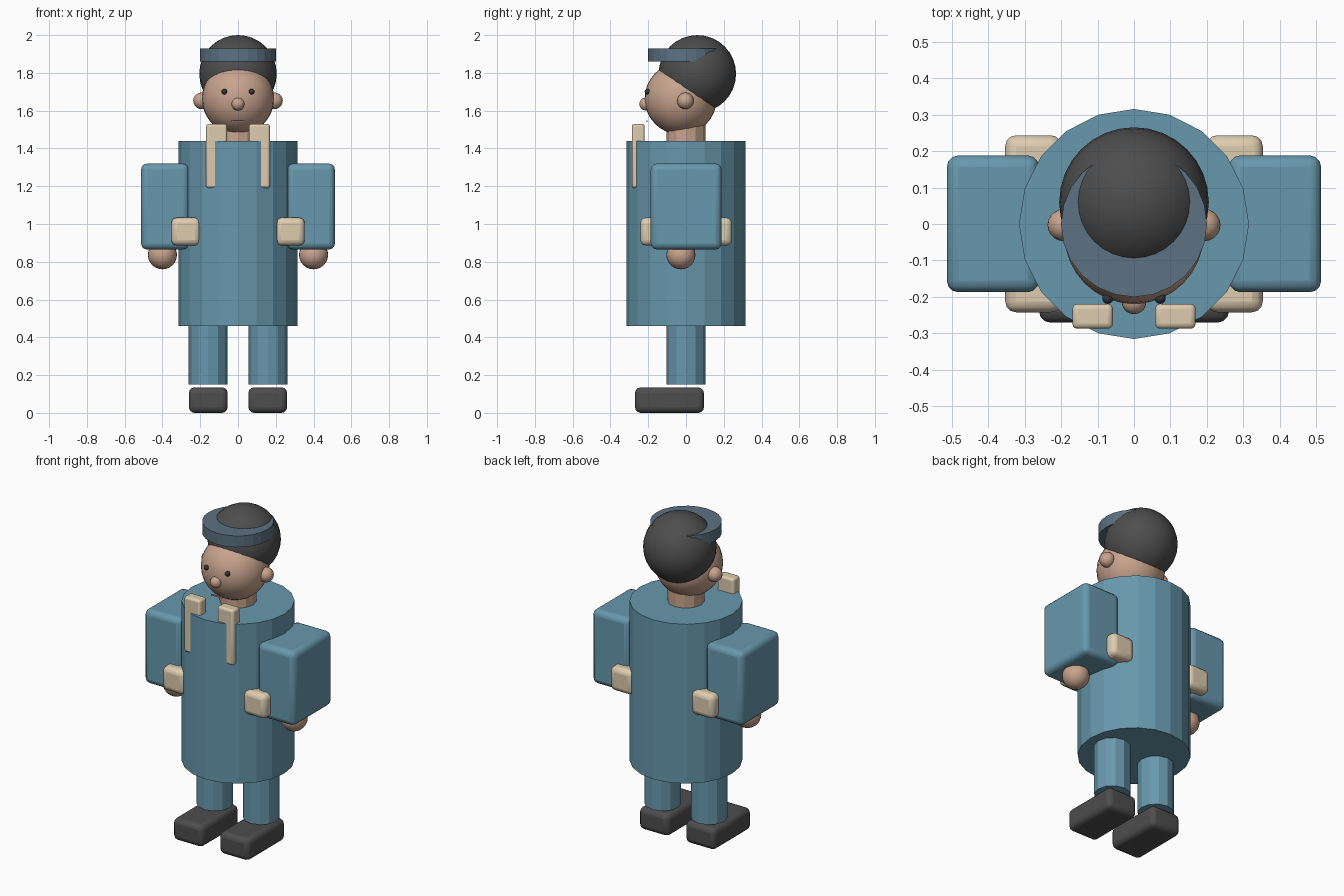
import bpy
import math

if "Cube" in bpy.data.objects:
    bpy.data.objects.remove(bpy.data.objects["Cube"])


def material(name, color):
    m = bpy.data.materials.new(name)
    m.diffuse_color = (*color, 1.0)
    m.use_nodes = True
    m.node_tree.nodes["Principled BSDF"].inputs["Base Color"].default_value = m.diffuse_color
    return m


BLUE = material("coat blue", (0.138, 0.314, 0.418))
SLATE = material("slate cap", (0.107, 0.168, 0.223))
SKIN = material("skin", (0.58, 0.37, 0.27))
CREAM = material("cream", (0.72, 0.60, 0.43))
DARK = material("charcoal", (0.075, 0.075, 0.075))
EYE = material("eye black", (0.035, 0.035, 0.045))


def finish(name, mat):
    ob = bpy.context.object
    ob.name = name
    ob.data.name = name
    ob.data.materials.append(mat)
    return ob


def cylinder(name, x, y, z0, z1, r, sides, mat):
    bpy.ops.mesh.primitive_cylinder_add(
        vertices=sides, radius=r, depth=z1 - z0, location=(x, y, (z0 + z1) / 2))
    return finish(name, mat)


def ball(name, loc, r, mat, segments=32):
    bpy.ops.mesh.primitive_uv_sphere_add(
        segments=segments, ring_count=segments // 2, radius=r, location=loc)
    bpy.ops.object.shade_smooth()
    return finish(name, mat)


def box(name, xr, yr, zr, bevel, mat):
    """Rounded box spanning the given (low, high) ranges."""
    spans = (xr, yr, zr)
    bpy.ops.mesh.primitive_cube_add(size=1)
    ob = finish(name, mat)
    ob.location = [(a + b) / 2 for a, b in spans]
    ob.scale = [abs(b - a) for a, b in spans]
    bpy.ops.object.transform_apply(location=False, rotation=False, scale=True)
    if bevel:
        mod = ob.modifiers.new("rounding", 'BEVEL')
        mod.width = bevel
        mod.segments = 3
        bpy.ops.object.shade_smooth_by_angle(angle=math.radians(40))
    return ob


# Coat and neck
cylinder("coat", 0, 0, 0.46, 1.44, 0.315, 20, BLUE)
cylinder("neck", 0, 0, 1.40, 1.56, 0.103, 12, SKIN)

# Head, hair and cap brim: the hair ball overlaps the head and pokes through the brim
ball("head", (0, -0.028, 1.664), 0.191, SKIN)
ball("hair", (0, 0.06, 1.795), 0.205, DARK)
cylinder("cap_brim", 0, 0, 1.86, 1.93, 0.2, 24, SLATE)

# Face
ball("nose", (0, -0.213, 1.635), 0.034, SKIN, 20)
box("mouth", (-0.036, 0.036), (-0.209, -0.203), (1.541, 1.549), 0, SKIN)

# Mirrored parts
for side, s in (("left", -1), ("right", 1)):
    ball(side + "_eye", (s * 0.072, -0.204, 1.701), 0.015, EYE, 16)
    ball(side + "_ear", (s * 0.193, -0.003, 1.652), 0.044, SKIN, 20)
    box(side + "_lapel", (s * 0.058, s * 0.169), (-0.287, -0.219),
        (1.19, 1.53), 0.014, CREAM)
    box(side + "_sleeve", (s * 0.26, s * 0.513), (-0.187, 0.188),
        (0.865, 1.32), 0.032, BLUE)
    box(side + "_cuff", (s * 0.198, s * 0.353), (-0.242, 0.243),
        (0.886, 1.034), 0.03, CREAM)
    ball(side + "_hand", (s * 0.4, -0.027, 0.837), 0.077, SKIN, 24)
    cylinder(side + "_leg", s * 0.158, 0, 0.15, 0.50, 0.103, 12, BLUE)
    box(side + "_shoe", (s * 0.055, s * 0.26), (-0.27, 0.095),
        (0.0, 0.135), 0.03, DARK)
